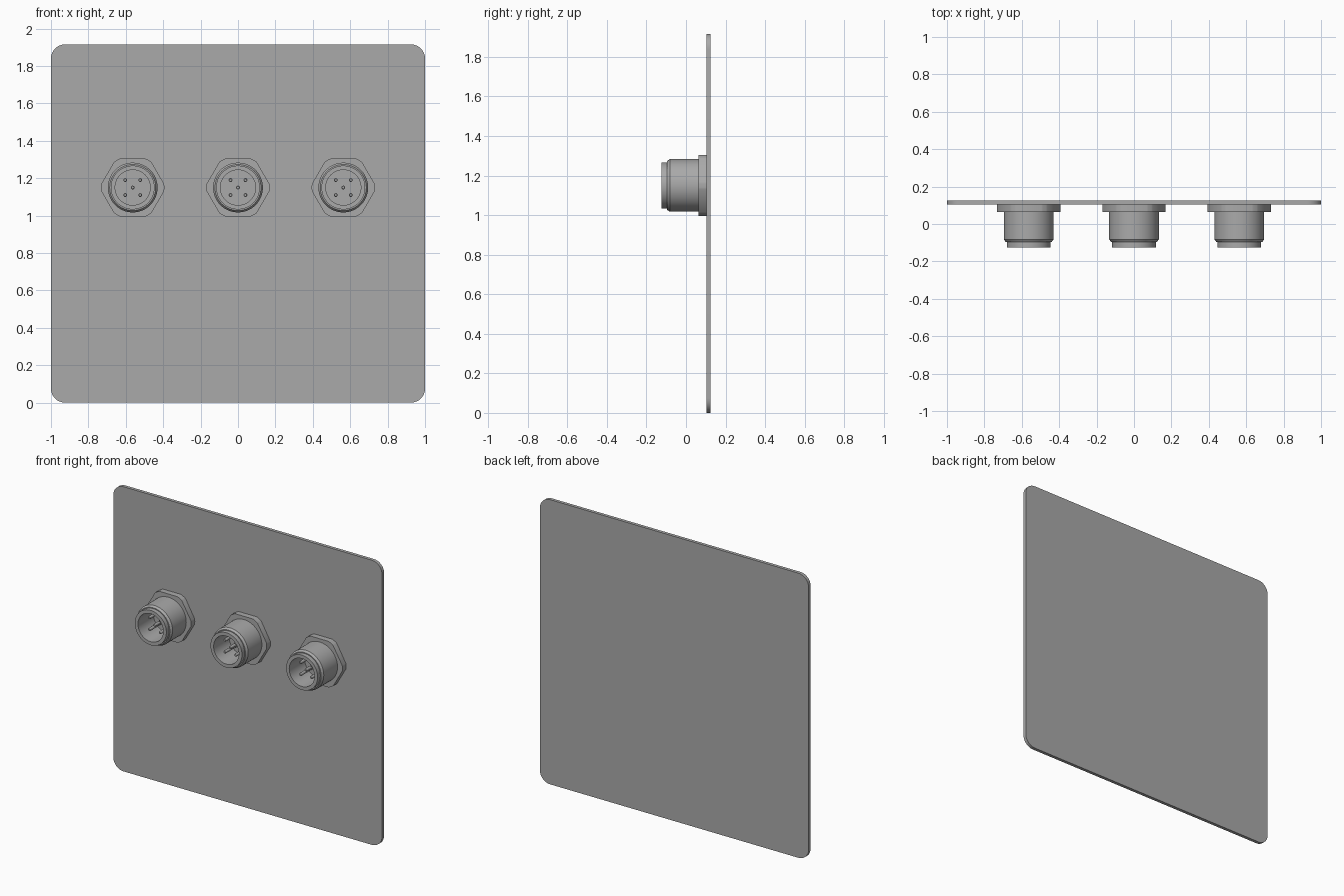
import bpy
import bmesh
from math import acos, cos, sin, pi, radians
from mathutils import Matrix

if "Cube" in bpy.data.objects:
    bpy.data.objects.remove(bpy.data.objects["Cube"])

WIDTH, HEIGHT, CORNER = 2.0, 1.915, 0.075
PLATE_FRONT, PLATE_BACK = 0.103, 0.125
FLANGE_FRONT, TIP = 0.064, -0.125
CENTRE_Z = 1.15

grey = bpy.data.materials.new("metal grey")
grey.use_nodes = True
grey.diffuse_color = (0.4, 0.4, 0.4, 1)
grey.node_tree.nodes["Principled BSDF"].inputs["Base Color"].default_value = (0.4, 0.4, 0.4, 1)


def finish(name, bm, location=(0, 0, 0)):
    """Turn a bmesh into a named grey object with sharp edges kept."""
    bmesh.ops.remove_doubles(bm, verts=bm.verts, dist=1e-5)
    bmesh.ops.recalc_face_normals(bm, faces=bm.faces)
    mesh = bpy.data.meshes.new(name)
    bm.to_mesh(mesh)
    bm.free()
    mesh.materials.append(grey)
    obj = bpy.data.objects.new(name, mesh)
    obj.location = location
    bpy.context.collection.objects.link(obj)
    bpy.ops.object.select_all(action="DESELECT")
    bpy.context.view_layer.objects.active = obj
    obj.select_set(True)
    bpy.ops.object.shade_smooth_by_angle(angle=radians(30))
    return obj


def slab(name, outline, front, back, location=(0, 0, 0)):
    """Extrude an x-z outline along y."""
    bm = bmesh.new()
    face = bm.faces.new([bm.verts.new((x, front, z)) for x, z in outline])
    grown = bmesh.ops.extrude_face_region(bm, geom=[face])["geom"]
    moved = [v for v in grown if isinstance(v, bmesh.types.BMVert)]
    bmesh.ops.translate(bm, verts=moved, vec=(0, back - front, 0))
    return finish(name, bm, location)


def lathe(name, profile, location, steps=64):
    """Spin a (radius, y) profile around the y axis."""
    bm = bmesh.new()
    verts = [bm.verts.new((r, y, 0)) for r, y in profile]
    edges = [bm.edges.new(pair) for pair in zip(verts, verts[1:])]
    bmesh.ops.spin(bm, geom=verts + edges, cent=(0, 0, 0), axis=(0, 1, 0),
                   angle=2 * pi, steps=steps)
    return finish(name, bm, location)


# Plate with rounded corners
outline = []
for i, (sx, sz) in enumerate([(1, 1), (-1, 1), (-1, -1), (1, -1)]):
    for j in range(9):
        a = (i + j / 8) * pi / 2
        outline.append((sx * (WIDTH / 2 - CORNER) + CORNER * cos(a),
                        HEIGHT / 2 + sz * (HEIGHT / 2 - CORNER) + CORNER * sin(a)))
slab("plate", outline, PLATE_FRONT, PLATE_BACK)

# Hexagon whose corners are turned down to a circle
FLAT, ROUND = 0.155, 0.169
half = acos(FLAT / ROUND)
hexagon = []
for k in range(6):
    start = radians(30 + 60 * k) + half
    for j in range(5):
        a = start + (pi / 3 - 2 * half) * j / 4
        hexagon.append((ROUND * cos(a), ROUND * sin(a)))

# Hollow socket shell: floor, bore, rim, neck, chamfer, barrel
shell = [(0, 0.04), (0.094, 0.04), (0.094, TIP), (0.117, TIP), (0.117, -0.096),
         (0.123, -0.096), (0.133, -0.082), (0.133, 0.07), (0, 0.07)]
pin = [(0, -0.085), (0.007, -0.085), (0.01, -0.08), (0.01, 0.045), (0, 0.045)]
PIN_SPOTS = [(0, 0)] + [(x, z) for x in (-0.04, 0.04) for z in (-0.04, 0.04)]

for side, x in (("right", -0.563), ("middle", 0), ("left", 0.563)):
    slab(side + "_flange", hexagon, FLANGE_FRONT, PLATE_FRONT, (x, 0, CENTRE_Z))
    lathe(side + "_socket", shell, (x, 0, CENTRE_Z))
    for n, (px, pz) in enumerate(PIN_SPOTS):
        lathe(f"{side}_pin_{n + 1}", pin, (x + px, 0, CENTRE_Z + pz), 16)
